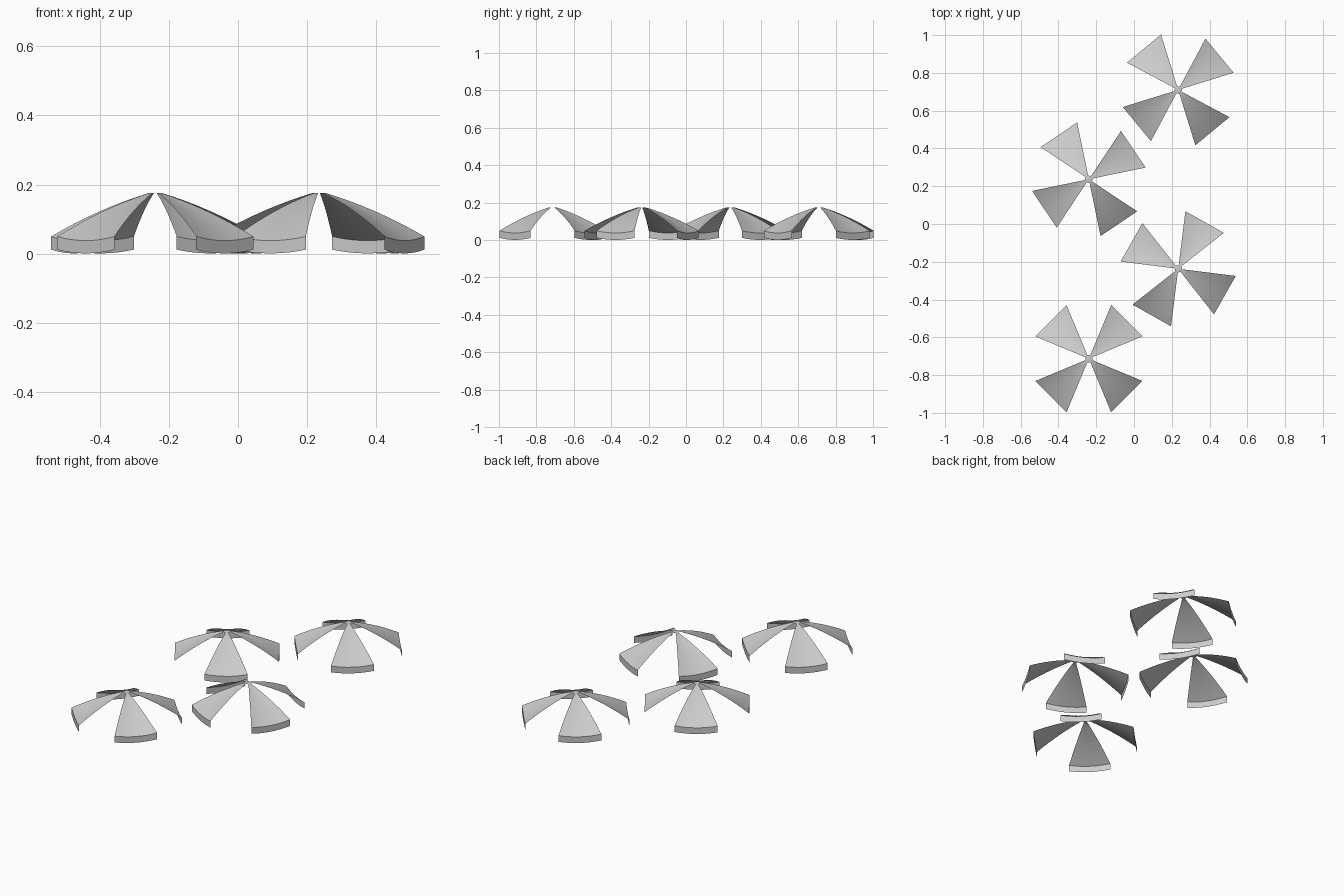
import bpy, bmesh, math
from mathutils import Vector

if "Cube" in bpy.data.objects:
    bpy.data.objects.remove(bpy.data.objects["Cube"])

R_HUB, Z_TOP = 0.019, 0.175       # hub radius and height
R_RIM, HALF = 0.284, 0.117        # straight rim: distance from axis, half width
Z_CORNER, SAG, LIP = 0.050, 0.012, 0.037
NU, NV = 8, 8                     # steps along and across a blade


def blade_point(u, t):
    """u: 0 hub .. 1 rim, t: -1 .. 1 across; convex slope with a dished middle."""
    r = R_HUB + (R_RIM - R_HUB) * u
    z = Z_TOP + (Z_CORNER - Z_TOP) * u + 0.04 * u * (1 - u)
    z -= SAG * u * (1 - t * t)
    return Vector((r, t * HALF * r / R_RIM, z))


def add_strip(bm, rows):
    for a, b in zip(rows, rows[1:]):
        for i in range(len(a) - 1):
            bm.faces.new((a[i], b[i], b[i + 1], a[i + 1]))


def make_canopy(name, x, y, angle):
    bm = bmesh.new()
    hub_ring = []
    for k in range(4):
        a = math.radians(angle + 90 * k)
        c, s = math.cos(a), math.sin(a)

        def vert(p):
            return bm.verts.new((p.x * c - p.y * s, p.x * s + p.y * c, p.z))

        ts = [-1 + 2 * j / NV for j in range(NV + 1)]
        # sloping blade
        rows = [[vert(blade_point(i / NU, t)) for t in ts] for i in range(NU + 1)]
        # vertical lip along the rim
        rows.append([vert(blade_point(1, t) - Vector((0, 0, LIP + 0.001 * t * t))) for t in ts])
        add_strip(bm, rows)
        hub_ring += rows[0]
    # flat hub cap joining the four blades
    bm.faces.new(hub_ring)
    bmesh.ops.recalc_face_normals(bm, faces=bm.faces)
    if sum(f.normal.z * f.calc_area() for f in bm.faces) < 0:
        bmesh.ops.reverse_faces(bm, faces=bm.faces)
    me = bpy.data.meshes.new(name)
    bm.to_mesh(me)
    bm.free()
    ob = bpy.data.objects.new(name, me)
    ob.location = (x, y, 0)
    bpy.context.collection.objects.link(ob)
    bpy.ops.object.select_all(action='DESELECT')
    ob.select_set(True)
    bpy.context.view_layer.objects.active = ob
    bpy.ops.object.shade_smooth_by_angle(angle=math.radians(30))


# four staggered canopies, each turned a little differently
for i, (x, y, angle) in enumerate([(-0.239, -0.713, 45), (0.234, -0.237, 60.5),
                                   (-0.239, 0.237, 34), (0.234, 0.71, 39.6)]):
    make_canopy(f"four_blade_canopy_{i + 1}", x, y, angle)
